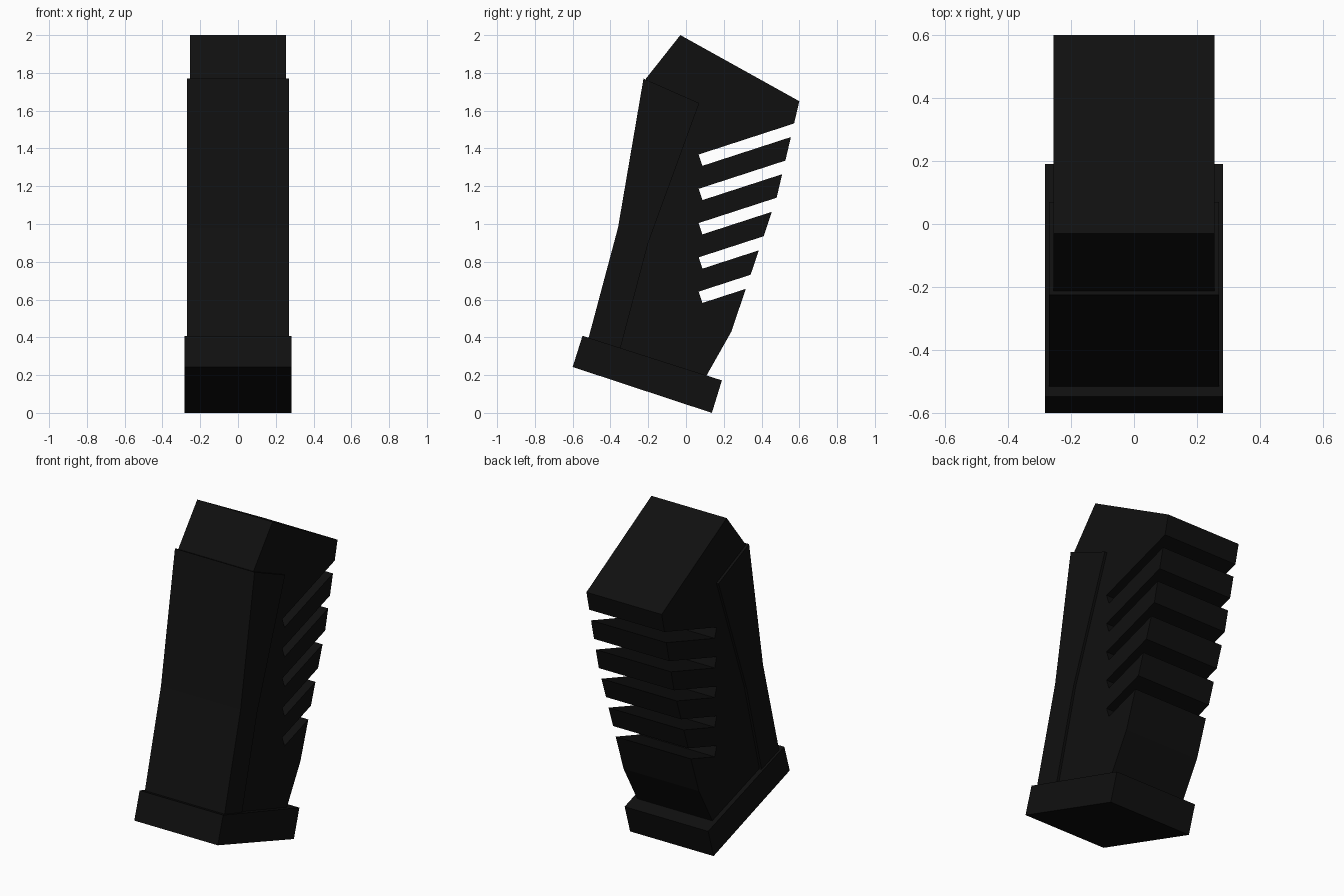
import bpy
import bmesh

old = bpy.data.objects.get("Cube")
if old:
    bpy.data.objects.remove(old, do_unlink=True)

# One flat near-black colour
black = bpy.data.materials.new("matte_black")
black.use_nodes = True
colour = (0.005, 0.005, 0.005, 1)
black.diffuse_color = colour
black.node_tree.nodes["Principled BSDF"].inputs["Base Color"].default_value = colour


def extrude_profile(name, profile, half_width):
    """Extrude a (y, z) side outline symmetrically along x."""
    bm = bmesh.new()
    side = bm.faces.new([bm.verts.new((-half_width, y, z)) for y, z in profile])
    result = bmesh.ops.extrude_face_region(bm, geom=[side])
    moved = [v for v in result["geom"] if isinstance(v, bmesh.types.BMVert)]
    bmesh.ops.translate(bm, verts=moved, vec=(2 * half_width, 0, 0))
    bmesh.ops.recalc_face_normals(bm, faces=bm.faces)
    mesh = bpy.data.meshes.new(name)
    bm.to_mesh(mesh)
    bm.free()
    mesh.materials.append(black)
    obj = bpy.data.objects.new(name, mesh)
    bpy.context.collection.objects.link(obj)
    return obj


# Back edge corners, top to bottom
back_top, back_bend, back_low = (0.6, 1.65), (0.48, 1.14), (0.24, 0.43)
SLOPE = 0.325


def meet_back(point, upper):
    """Follow a slanted slot edge from its inner corner to the back edge."""
    (ya, za), (yb, zb) = (back_top, back_bend) if upper else (back_bend, back_low)
    lean = (ya - yb) / (za - zb)
    y0, z0 = point
    y = (yb + lean * (z0 - SLOPE * y0 - zb)) / (1 - lean * SLOPE)
    return y, z0 + SLOPE * (y - y0)


# Main body with five slanted slots running through the back
outline = [(-0.03, 2.0), back_top]
for i in range(5):
    top = (0.067, 1.368 - i * 0.1815)
    bottom = (top[0] + 0.02, top[1] - 0.06)
    outline += [meet_back(top, i < 2), top, bottom, meet_back(bottom, i < 2)]
outline += [back_low, (0.11, 0.2), (0.09, 0.1), (-0.5, 0.3),
            (-0.505, 0.4), (-0.345, 0.98), (-0.212, 1.77)]
extrude_profile("body", outline, 0.255)

# Raised sleeve wrapped around the front
extrude_profile("front_sleeve", [
    (-0.225, 1.77), (0.07, 1.64), (-0.2, 0.9), (-0.345, 0.35),
    (-0.345, 0.25), (-0.54, 0.3), (-0.515, 0.4), (-0.36, 0.98)], 0.27)

# Tilted base plate
extrude_profile("base_plate", [
    (-0.548, 0.408), (-0.6, 0.243), (0.137, 0.0), (0.19, 0.172)], 0.283)
